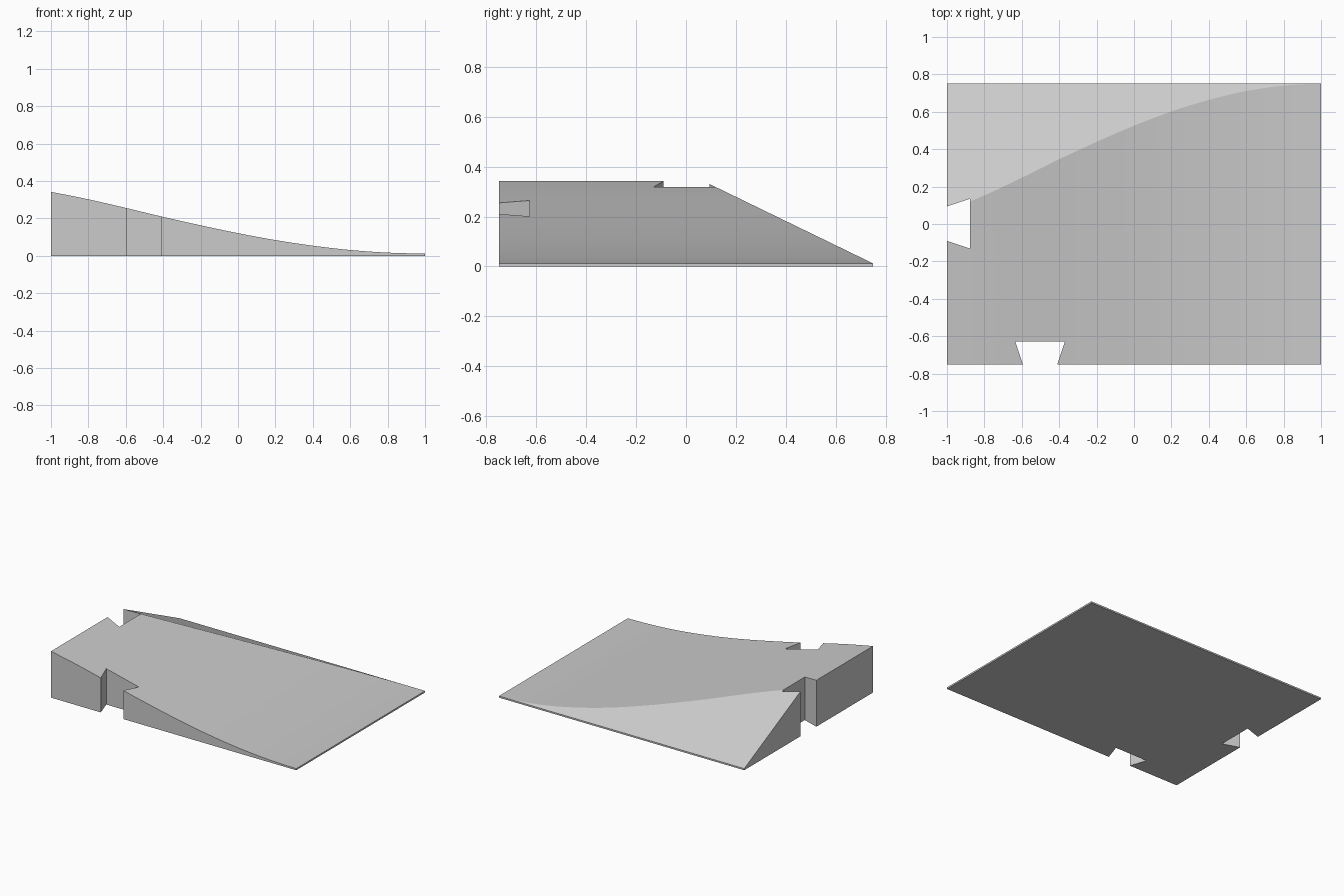
import bpy
import bmesh
from mathutils import Vector

cube = bpy.data.objects.get("Cube")
if cube:
    bpy.data.objects.remove(cube, do_unlink=True)

HALF_Y = 0.75
EDGE = 0.012      # thickness of the thin edges
SLOPE = 0.4855    # rise of the back slope

grey = bpy.data.materials.new("light grey")
grey.use_nodes = True
grey.diffuse_color = (0.6, 0.6, 0.6, 1)
grey.node_tree.nodes["Principled BSDF"].inputs["Base Color"].default_value = (0.6, 0.6, 0.6, 1)


def prism(bm, points, offset):
    """Extrude a closed outline into a solid."""
    face = bm.faces.new([bm.verts.new(p) for p in points])
    ext = bmesh.ops.extrude_face_region(bm, geom=[face])
    verts = [g for g in ext["geom"] if isinstance(g, bmesh.types.BMVert)]
    bmesh.ops.translate(bm, verts=verts, vec=offset)
    bmesh.ops.recalc_face_normals(bm, faces=bm.faces[:])


def make_object(name, bm):
    mesh = bpy.data.meshes.new(name)
    bm.to_mesh(mesh)
    bm.free()
    mesh.materials.append(grey)
    obj = bpy.data.objects.new(name, mesh)
    bpy.context.collection.objects.link(obj)
    return obj


def curve_height(x, heights):
    """Smooth interpolation through evenly spaced heights."""
    t = (x + 1) / 2 * (len(heights) - 1)
    i = min(int(t), len(heights) - 2)
    f = t - i
    b, c = heights[i], heights[i + 1]
    a = heights[i - 1] if i else 2 * b - c
    d = heights[i + 2] if i + 2 < len(heights) else c
    return b + 0.5 * f * (c - a + f * (2 * a - 5 * b + 4 * c - d + f * (3 * (b - c) + d - a)))


# Ramp body: curved profile swept from front to back
heights = [0.342, 0.302, 0.256, 0.208, 0.163, 0.121, 0.084, 0.054, 0.031, 0.017, EDGE]
steps = 40
xs = [-1 + 2 * i / steps for i in range(steps + 1)]
outline = [(-1, -HALF_Y, 0)] + [(x, -HALF_Y, curve_height(x, heights)) for x in xs]
outline.append((1, -HALF_Y, 0))
bm = bmesh.new()
prism(bm, outline, (0, 2 * HALF_Y, 0))

# Back slope: slice off the upper rear and cap the opening
bmesh.ops.bisect_plane(
    bm, geom=bm.verts[:] + bm.edges[:] + bm.faces[:], dist=1e-5,
    plane_co=(0, HALF_Y, EDGE), plane_no=Vector((0, SLOPE, 1)).normalized(),
    clear_outer=True)
bmesh.ops.holes_fill(bm, edges=[e for e in bm.edges if e.is_boundary], sides=0)
bmesh.ops.recalc_face_normals(bm, faces=bm.faces[:])
ramp = make_object("ramp_body", bm)


# Dovetail notches through the full height
def notch(name, centre, inward, across):
    centre, inward, across = Vector(centre), Vector(inward), Vector(across)
    depth, mouth, back = 0.123, 0.092, 0.133
    flare = (back - mouth) / depth
    out = 0.05
    shape = [(-out, -(mouth - flare * out)), (depth, -back),
             (depth, back), (-out, mouth - flare * out)]
    cutter_bm = bmesh.new()
    prism(cutter_bm, [centre + inward * d + across * w for d, w in shape], (0, 0, 1))
    cutter = make_object(name, cutter_bm)
    cutter.hide_render = True
    mod = ramp.modifiers.new(name, "BOOLEAN")
    mod.operation = "DIFFERENCE"
    mod.solver = "EXACT"
    mod.object = cutter
    bpy.ops.object.modifier_apply(modifier=name)
    bpy.data.objects.remove(cutter, do_unlink=True)


bpy.context.view_layer.objects.active = ramp
ramp.select_set(True)
notch("front_notch", (-0.502, -HALF_Y, -0.5), (0, 1, 0), (1, 0, 0))
notch("side_notch", (-1, 0.002, -0.5), (1, 0, 0), (0, 1, 0))

# Smooth curve, crisp edges
bpy.ops.object.shade_smooth_by_angle(angle=0.3)
